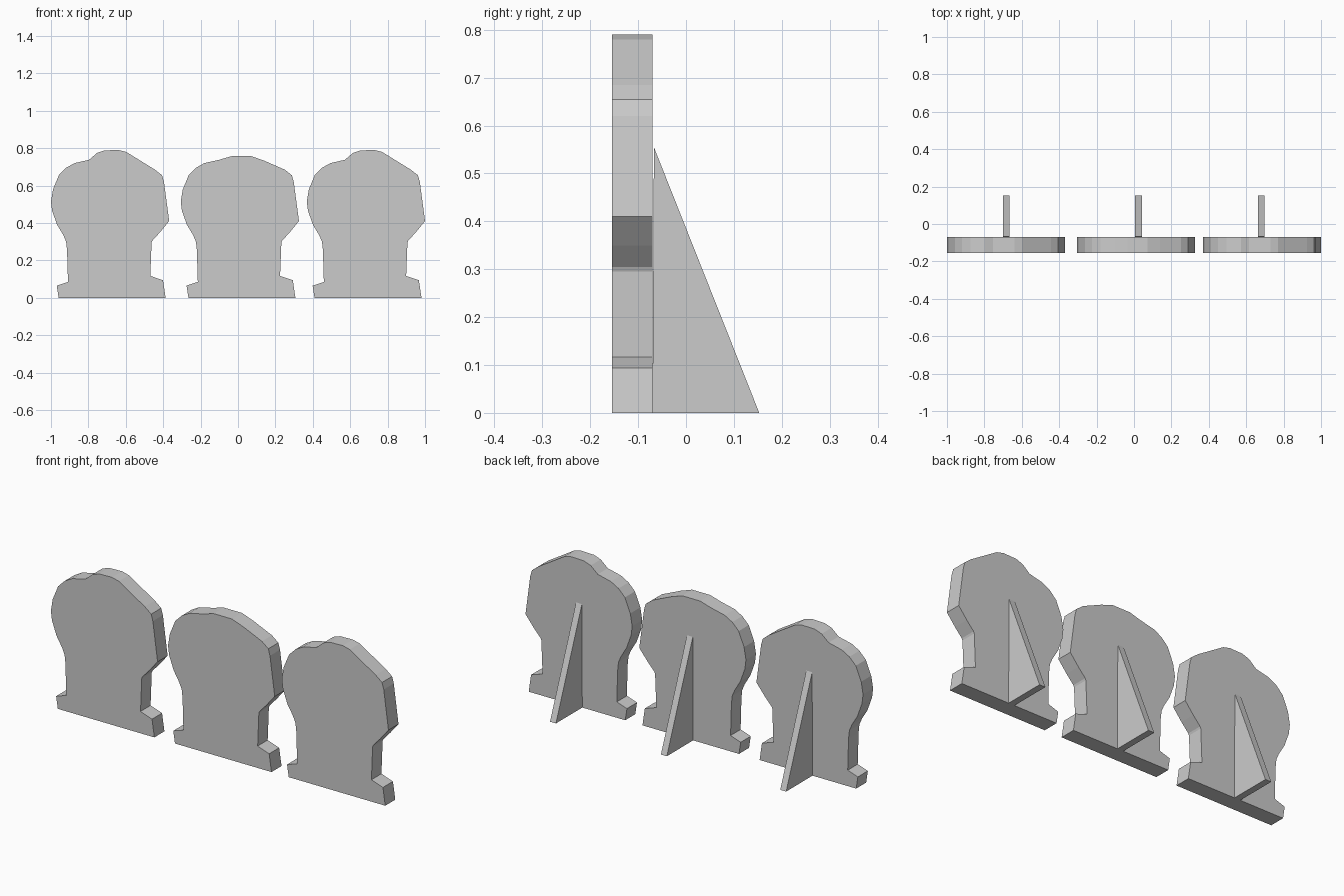
import bpy
import bmesh
from mathutils import Vector

cube = bpy.data.objects.get("Cube")
if cube:
    bpy.data.objects.remove(cube, do_unlink=True)

grey = bpy.data.materials.new("plain grey")
grey.use_nodes = True
colour = (0.6, 0.6, 0.6, 1)
grey.diffuse_color = colour
grey.node_tree.nodes["Principled BSDF"].inputs["Base Color"].default_value = colour


def extrude_profile(name, points, depth):
    """Fill a closed 3D outline and thicken it along depth."""
    mesh = bpy.data.meshes.new(name)
    bm = bmesh.new()
    face = bm.faces.new([bm.verts.new(p) for p in points])
    result = bmesh.ops.extrude_face_region(bm, geom=[face], use_keep_orig=True)
    moved = [g for g in result["geom"] if isinstance(g, bmesh.types.BMVert)]
    bmesh.ops.translate(bm, verts=moved, vec=Vector(depth))
    bmesh.ops.recalc_face_normals(bm, faces=bm.faces)
    bm.to_mesh(mesh)
    bm.free()
    mesh.materials.append(grey)
    obj = bpy.data.objects.new(name, mesh)
    bpy.context.scene.collection.objects.link(obj)
    return obj


# Shared outline: foot and neck on each side, rounded head
left_side = [(-.275, 0), (-.285, .065), (-.225, .085), (-.23, .255),
             (-.235, .3), (-.25, .335), (-.283, .39), (-.31, .465),
             (-.316, .515), (-.305, .58), (-.273, .657), (-.235, .695),
             (-.19, .72)]
right_side = [(.24, .685), (.278, .655), (.288, .62), (.316, .41),
              (.267, .35), (.226, .305), (.222, .295), (.215, .117),
              (.283, .094), (.297, 0)]

# Two head tops: one with a raised bump, one flatter
bumpy_top = [(-.112, .738), (-.09, .757), (-.07, .774), (-.03, .788),
             (.046, .79), (.086, .78)]
flat_top = [(-.11, .738), (-.045, .757), (.062, .757), (.13, .733)]

boards = [("right", -.684, -.683, bumpy_top),
          ("middle", .01, .024, flat_top),
          ("left", .684, .681, bumpy_top)]

FRONT, BACK = -.155, -.07
FIN_WIDTH = .035

for side, x, fin_x, top in boards:
    # Standing cut-out board
    outline = [(x + px, FRONT, pz) for px, pz in left_side + top + right_side]
    extrude_profile(side + "_board", outline, (0, BACK - FRONT, 0))

    # Triangular support fin behind it
    start = fin_x - FIN_WIDTH / 2
    fin = [(start, BACK, 0), (start, .153, 0), (start, BACK + .003, .555)]
    extrude_profile(side + "_support_fin", fin, (FIN_WIDTH, 0, 0))
